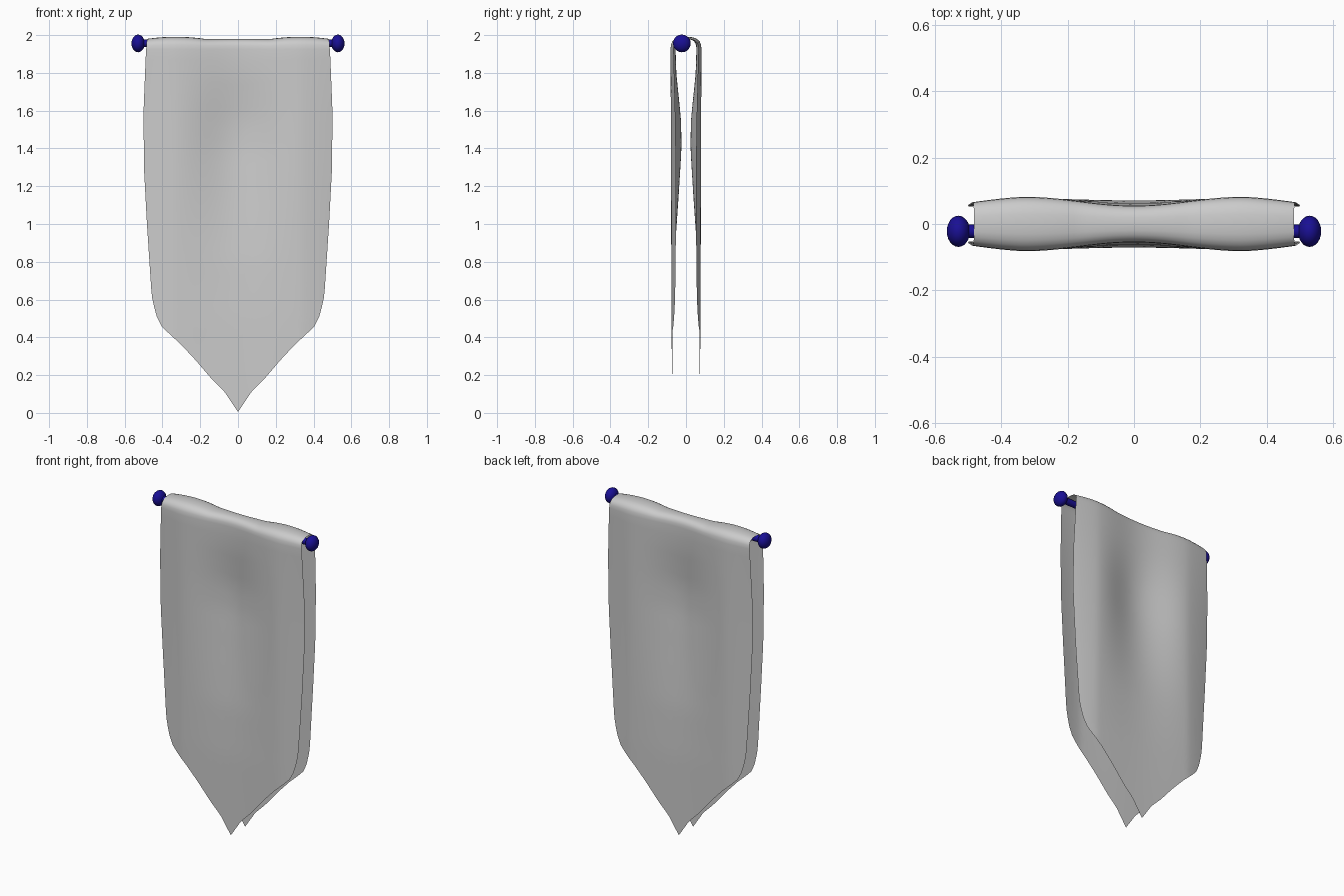
import bpy, bmesh
from math import pi, cos, sin

if "Cube" in bpy.data.objects:
    bpy.data.objects.remove(bpy.data.objects["Cube"])


def interp(pts, v):
    """Piecewise linear lookup in a list of (key, value) pairs."""
    if v <= pts[0][0]:
        return pts[0][1]
    for (a, fa), (b, fb) in zip(pts, pts[1:]):
        if v <= b:
            return fa + (fb - fa) * (v - a) / (b - a)
    return pts[-1][1]


# Cloth shape: half width by height, hem height by x, fold depths by height
WIDTH = [(0.46, 0.405), (0.52, 0.435), (0.62, 0.457), (1.0, 0.482),
         (1.3, 0.498), (1.6, 0.50), (1.9, 0.488), (1.98, 0.482)]
HEM = [(0, 0.005), (0.07, 0.11), (0.14, 0.18), (0.225, 0.28),
       (0.30, 0.36), (0.37, 0.425), (0.405, 0.46)]
VALLEY = [(0, 0.002), (0.5, 0.006), (0.8, 0.015), (1.15, 0.04), (1.4, 0.056),
          (1.55, 0.054), (1.8, 0.03), (1.95, 0.026)]
EDGE_DROP = [(0.4, 0.03), (0.9, 0.03), (1.5, 0.025), (1.95, 0.018)]
OUTER = [(0, 0.073), (0.5, 0.077), (1.5, 0.08), (1.95, 0.082)]
FOLD_Z = 1.925


def depth(x, z):
    """Distance of the hanging sheet from the middle plane."""
    a = abs(x)
    y = interp(OUTER, z)
    if a < 0.33:
        return y - interp(VALLEY, z) * 0.5 * (1 + cos(pi * a / 0.33))
    return y - interp(EDGE_DROP, z) * ((a - 0.33) / 0.17) ** 1.4


def cloth_column(u):
    """Points of one strip: up the front, over the rod, down the back."""
    hem = interp(HEM, abs(u) * 0.405)
    side = []
    rows = 30
    for i in range(rows + 1):
        z = hem + (FOLD_Z - hem) * i / rows
        x = u * interp(WIDTH, z)
        side.append((x, depth(x, z), z))
    x_top = u * 0.483
    top = 1.979 + 0.012 * max(0, 1 - ((abs(x_top) - 0.33) / 0.16) ** 2)
    fold = []
    for i in range(1, 12):
        c, s = cos(pi * i / 12), sin(pi * i / 12)
        y = -depth(x_top, FOLD_Z) * abs(c) ** 0.75 * (1 if c > 0 else -1)
        z = FOLD_Z + (top - FOLD_Z) * s ** 0.75
        fold.append((u * interp(WIDTH, z), y, z))
    front = [(x, -y, z) for x, y, z in side]
    return front + fold + side[::-1]


# Draped banner cloth
bm = bmesh.new()
N = 48
cols = [[bm.verts.new(p) for p in cloth_column(-1 + 2 * i / N)]
        for i in range(N + 1)]
for a, b in zip(cols, cols[1:]):
    for j in range(len(a) - 1):
        bm.faces.new((a[j], b[j], b[j + 1], a[j + 1]))
mesh = bpy.data.meshes.new("banner_cloth")
bm.to_mesh(mesh)
bm.free()
mesh.shade_smooth()
bpy.context.collection.objects.link(bpy.data.objects.new("banner_cloth", mesh))

# Blue rod with rounded end knobs
blue = bpy.data.materials.new("rod_blue")
blue.diffuse_color = (0.01, 0.005, 0.3, 1)
blue.use_nodes = True
blue.node_tree.nodes["Principled BSDF"].inputs["Base Color"].default_value = blue.diffuse_color
ROD_Y, ROD_Z = -0.022, 1.956


def finish(name):
    ob = bpy.context.object
    ob.name = name
    ob.data.materials.append(blue)
    bpy.ops.object.shade_smooth_by_angle()


bpy.ops.mesh.primitive_cylinder_add(vertices=16, radius=0.02, depth=1.02,
                                    location=(0, ROD_Y, ROD_Z),
                                    rotation=(0, pi / 2, 0))
finish("rod")
for name, s in (("left_knob", -1), ("right_knob", 1)):
    bpy.ops.mesh.primitive_uv_sphere_add(segments=20, ring_count=12, radius=1,
                                         location=(s * 0.529, ROD_Y, ROD_Z),
                                         rotation=(0, pi / 2, 0))
    bpy.context.object.scale = (0.047, 0.047, 0.035)
    finish(name)
